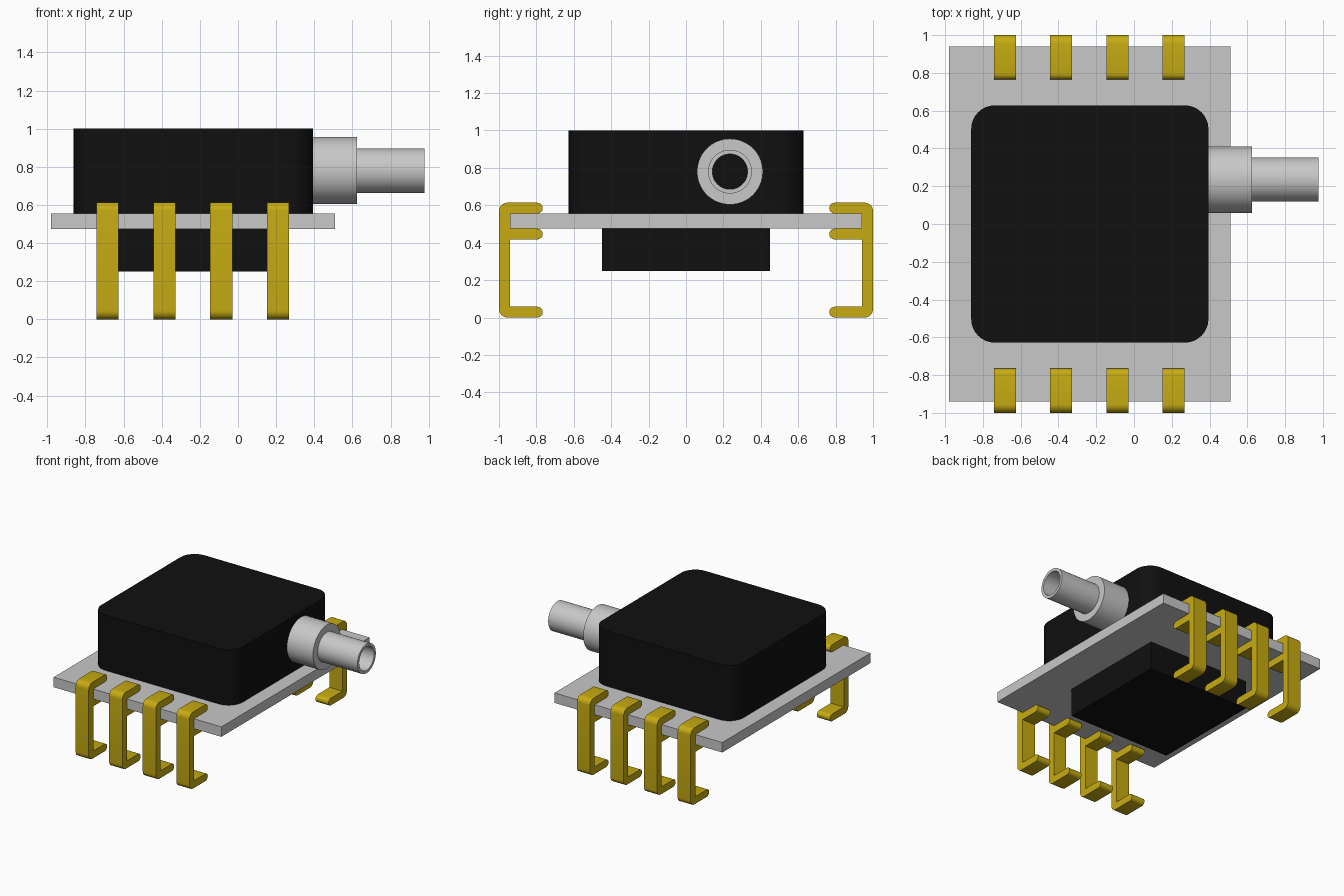
import bpy, bmesh, math
from mathutils import Vector

if "Cube" in bpy.data.objects:
    bpy.data.objects.remove(bpy.data.objects["Cube"], do_unlink=True)


def material(name, rgb, roughness=0.5):
    m = bpy.data.materials.new(name)
    m.use_nodes = True
    m.diffuse_color = (*rgb, 1)
    bsdf = m.node_tree.nodes["Principled BSDF"]
    bsdf.inputs["Base Color"].default_value = (*rgb, 1)
    bsdf.inputs["Roughness"].default_value = roughness
    return m


BLACK = material("black plastic", (0.005, 0.005, 0.005))
GREY = material("light grey", (0.58, 0.58, 0.58))
GOLD = material("gold", (0.57, 0.41, 0.006))


def finish(bm, name, mat):
    bmesh.ops.recalc_face_normals(bm, faces=bm.faces)
    me = bpy.data.meshes.new(name)
    bm.to_mesh(me)
    bm.free()
    me.materials.append(mat)
    ob = bpy.data.objects.new(name, me)
    bpy.context.collection.objects.link(ob)
    bpy.ops.object.select_all(action="DESELECT")
    ob.select_set(True)
    bpy.context.view_layer.objects.active = ob
    bpy.ops.object.shade_smooth_by_angle(angle=math.radians(35))
    return ob


def prism(name, points, direction, mat):
    """Extrude a closed outline along a direction."""
    bm = bmesh.new()
    face = bm.faces.new([bm.verts.new(p) for p in points])
    new = bmesh.ops.extrude_face_region(bm, geom=[face], use_keep_orig=True)["geom"]
    bmesh.ops.translate(bm, vec=Vector(direction),
                        verts=[g for g in new if isinstance(g, bmesh.types.BMVert)])
    return finish(bm, name, mat)


def arc(cx, cy, r, start, end, n=8):
    angles = [math.radians(start + (end - start) * i / n) for i in range(n + 1)]
    return [(cx + r * math.cos(a), cy + r * math.sin(a)) for a in angles]


def slab(name, x0, x1, half_y, z0, z1, mat, r=0):
    """Upright block, with rounded vertical corners if r is given."""
    outline = []
    for cx, cy, a in ((x1 - r, half_y - r, 0), (x0 + r, half_y - r, 90),
                      (x0 + r, r - half_y, 180), (x1 - r, r - half_y, 270)):
        outline += arc(cx, cy, r, a, a + 90) if r else [(cx, cy)]
    return prism(name, [(x, y, z0) for x, y in outline], (0, 0, z1 - z0), mat)


# Board with the housing above and the smaller block below
slab("base_board", -0.98, 0.51, 0.94, 0.475, 0.555, GREY)
slab("housing", -0.862, 0.394, 0.628, 0.555, 1.0, BLACK, r=0.125)
slab("lower_block", -0.685, 0.215, 0.45, 0.25, 0.475, BLACK)

# Stepped hollow port, turned around the x direction
PORT_Y, PORT_Z, SEGMENTS = 0.235, 0.78, 64
section = [(0.39, 0.094), (0.978, 0.094), (0.978, 0.117),
           (0.625, 0.117), (0.625, 0.176), (0.39, 0.176)]
bm = bmesh.new()
rings = []
for i in range(SEGMENTS):
    a = 2 * math.pi * i / SEGMENTS
    rings.append([bm.verts.new((x, PORT_Y + r * math.cos(a), PORT_Z + r * math.sin(a)))
                  for x, r in section])
for i in range(SEGMENTS):
    p, q = rings[i], rings[(i + 1) % SEGMENTS]
    for j in range(len(section)):
        k = (j + 1) % len(section)
        bm.faces.new((p[j], p[k], q[k], q[j]))
finish(bm, "pressure_port", GREY)

# Clip leads: a post with three inward tongues, as (distance inward, height)
T, REACH, TOP, BEND = 0.058, 0.234, 0.614, 0.045
profile = arc(BEND, BEND, BEND, 180, 270)
for z in (0, 0.417, TOP - T):
    if z:
        profile.append((T, z))
    profile += arc(REACH - T / 2, z + T / 2, T / 2, -90, 90)
    if z < 0.5:
        profile.append((T, z + T))
profile += arc(BEND, TOP - BEND, BEND, 90, 180)

WIDTH = 0.116
for side, label in ((-1, "front"), (1, "back")):
    for i in range(4):
        x = -0.684 + 0.298 * i - WIDTH / 2
        prism(f"{label}_lead_{i + 1}", [(x, side * (1 - u), z) for u, z in profile],
              (WIDTH, 0, 0), GOLD)
